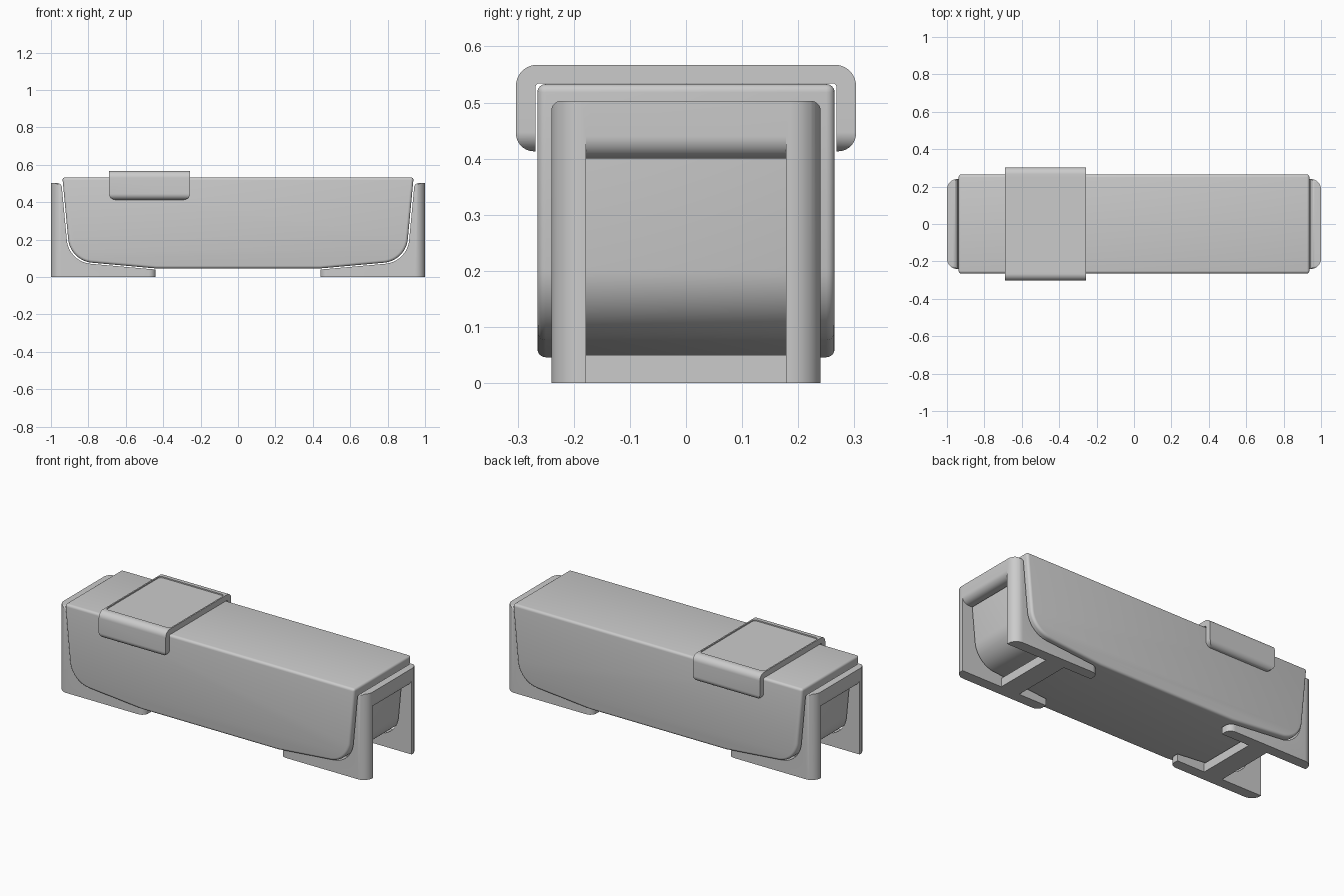
import bpy, bmesh, math
from mathutils import Vector

if "Cube" in bpy.data.objects:
    bpy.data.objects.remove(bpy.data.objects["Cube"])


def fillet(corners, n=10):
    """Polygon (x, y, radius) corners -> points with true arcs."""
    out = []
    for i, (x, y, r) in enumerate(corners):
        p = Vector((x, y))
        if r == 0:
            out.append(p)
            continue
        u = (Vector(corners[i - 1][:2]) - p).normalized()
        v = (Vector(corners[(i + 1) % len(corners)][:2]) - p).normalized()
        half = u.angle(v) / 2
        t = r / math.tan(half)
        c = p + (u + v).normalized() * (r / math.sin(half))
        a, b = (p + u * t - c).normalized(), (p + v * t - c).normalized()
        out += [c + a.slerp(b, k / n).normalized() * r for k in range(n + 1)]
    return out


def prism(name, pts, axis, a, b):
    """Extrude a 2D outline along an axis from a to b."""
    place = {'X': lambda p, d: (d, p[0], p[1]),
             'Y': lambda p, d: (p[0], d, p[1]),
             'Z': lambda p, d: (p[0], p[1], d)}[axis]
    bm = bmesh.new()
    lo = [bm.verts.new(place(p, a)) for p in pts]
    hi = [bm.verts.new(place(p, b)) for p in pts]
    bm.faces.new(lo)
    bm.faces.new(hi)
    for i in range(len(pts)):
        j = (i + 1) % len(pts)
        bm.faces.new((lo[i], lo[j], hi[j], hi[i]))
    bmesh.ops.recalc_face_normals(bm, faces=bm.faces)
    me = bpy.data.meshes.new(name)
    bm.to_mesh(me)
    bm.free()
    ob = bpy.data.objects.new(name, me)
    bpy.context.collection.objects.link(ob)
    return ob


def activate(ob):
    bpy.ops.object.select_all(action='DESELECT')
    ob.select_set(True)
    bpy.context.view_layer.objects.active = ob


def boolean(ob, cutter, op):
    m = ob.modifiers.new("cut", 'BOOLEAN')
    m.object, m.operation, m.solver = cutter, op, 'EXACT'
    activate(ob)
    bpy.ops.object.modifier_apply(modifier=m.name)
    bpy.data.objects.remove(cutter)


def smooth(ob):
    activate(ob)
    bpy.ops.object.shade_smooth_by_angle(angle=math.radians(30))


# bench body: tub-shaped profile with softened edges
side = [(0.44, 0.046, 0), (0.897, 0.087, 0.14), (0.939, 0.533, 0)]
outline = side + [(-x, z, r) for x, z, r in reversed(side)]
body = prism("bench_body", fillet(outline, 16), 'Y', -0.265, 0.265)
bev = body.modifiers.new("soft_edges", 'BEVEL')
bev.width, bev.segments = 0.015, 4
bev.limit_method, bev.angle_limit = 'ANGLE', math.radians(40)
activate(body)
bpy.ops.object.modifier_apply(modifier=bev.name)
smooth(body)

# end frame: side outline hugging the body, rounded in plan and end view
frame = prism("end_frame", fillet([
    (0.44, 0, 0), (1, 0, 0), (1, 0.503, 0), (0.944, 0.503, 0.026),
    (0.904, 0.081, 0.14), (0.44, 0.04, 0)], 16), 'Y', -0.3, 0.3)
boolean(frame, prism("plan_cutter", fillet([
    (0.439, -0.24, 0.04), (1.0, -0.24, 0.055),
    (1.0, 0.24, 0.055), (0.439, 0.24, 0.04)]), 'Z', -0.1, 0.7), 'INTERSECT')
boolean(frame, prism("top_cutter", fillet([
    (-0.2401, -0.1, 0), (0.2401, -0.1, 0),
    (0.2401, 0.503, 0.018), (-0.2401, 0.503, 0.018)]), 'X', 0.3, 1.1), 'INTERSECT')

# opening between the side plates, leaving a floor bar and a rounded top bar
arc = [(0.96 + 0.04 * math.sin(t), 0.44 - 0.04 * math.cos(t))
       for t in [k * math.pi / 20 for k in range(11)]]
boolean(frame, prism("opening_cutter", [
    (0.74, -0.1), (0.74, 0.05), (0.62, 0.05), (0.62, -0.1), (0.3, -0.1),
    (0.3, 0.40)] + arc + [(1.1, 0.44), (1.1, -0.1)],
    'Y', -0.178, 0.178), 'DIFFERENCE')
mir = frame.modifiers.new("both_ends", 'MIRROR')
mir.use_mirror_merge = False
activate(frame)
bpy.ops.object.modifier_apply(modifier=mir.name)
smooth(frame)

# saddle tray draped over the bench
tray = prism("saddle_tray", fillet([
    (-0.303, 0.413, 0.032), (-0.303, 0.567, 0.037), (0.303, 0.567, 0.037),
    (0.303, 0.413, 0.032), (0.268, 0.413, 0), (0.268, 0.534, 0.006),
    (-0.268, 0.534, 0.006), (-0.268, 0.413, 0)]), 'X', -0.69, -0.256)
boolean(tray, prism("lip_cutter", fillet([
    (-0.6901, 0.4129, 0.035), (-0.2559, 0.4129, 0.035),
    (-0.2559, 0.7, 0), (-0.6901, 0.7, 0)]), 'Y', -0.5, 0.5), 'INTERSECT')
boolean(tray, prism("recess_cutter", fillet([
    (-0.682, -0.253, 0.02), (-0.264, -0.253, 0.02),
    (-0.264, 0.253, 0.02), (-0.682, 0.253, 0.02)]), 'Z', 0.56, 0.7), 'DIFFERENCE')
smooth(tray)
